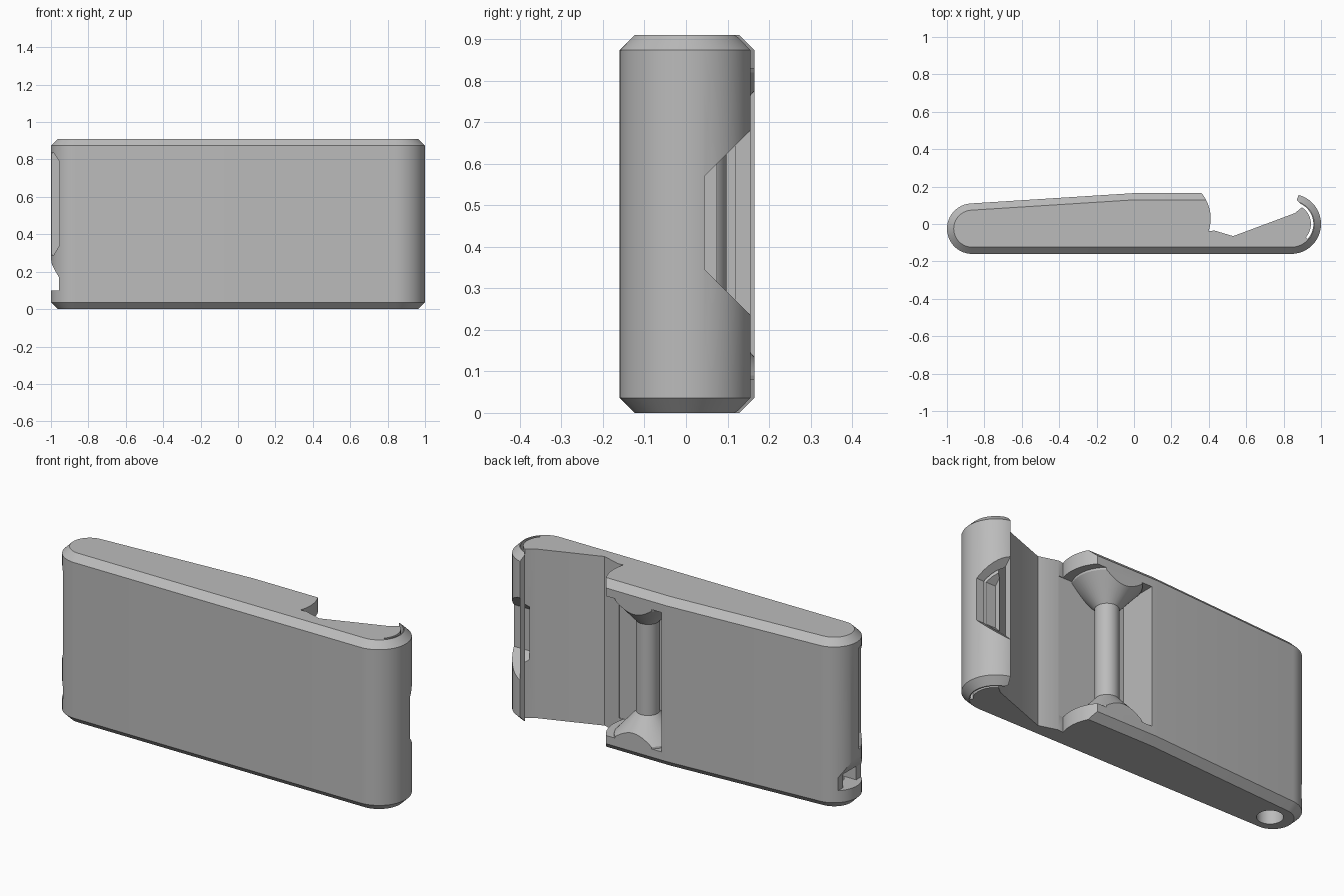
import bpy, bmesh, math

cube = bpy.data.objects.get("Cube")
if cube:
    bpy.data.objects.remove(cube, do_unlink=True)

HEIGHT, CHAMFER = 0.91, 0.036

grey = bpy.data.materials.new("plain_grey")
grey.use_nodes = True
colour = (0.5, 0.5, 0.5, 1)
grey.diffuse_color = colour
grey.node_tree.nodes["Principled BSDF"].inputs["Base Color"].default_value = colour


def arc(cx, cy, r, start, end, steps=24):
    angles = [math.radians(start + (end - start) * i / steps) for i in range(steps + 1)]
    return [(cx + r * math.cos(a), cy + r * math.sin(a)) for a in angles]


def loft(name, rings):
    """Closed solid through rings that have equal point counts."""
    bm = bmesh.new()
    loops = [[bm.verts.new(p) for p in ring] for ring in rings]
    n = len(loops[0])
    for low, high in zip(loops, loops[1:]):
        for i in range(n):
            j = (i + 1) % n
            bm.faces.new((low[i], low[j], high[j], high[i]))
    bm.faces.new(loops[0][::-1])
    bm.faces.new(loops[-1])
    bmesh.ops.recalc_face_normals(bm, faces=bm.faces[:])
    mesh = bpy.data.meshes.new(name)
    bm.to_mesh(mesh)
    bm.free()
    mesh.materials.append(grey)
    obj = bpy.data.objects.new(name, mesh)
    bpy.context.collection.objects.link(obj)
    return obj


def prism_z(name, outline, z0, z1):
    return loft(name, [[(x, y, z) for x, y in outline] for z in (z0, z1)])


def prism_y(name, outline, y0, y1):
    return loft(name, [[(x, y, z) for x, z in outline] for y in (y0, y1)])


def prism_x(name, outline, x0, x1):
    return loft(name, [[(x, y, z) for y, z in outline] for x in (x0, x1)])


def rect(x0, x1, y0, y1):
    return [(x0, y0), (x1, y0), (x1, y1), (x0, y1)]


def cut(target, cutter):
    """Subtract the cutter from the target and discard it."""
    cutter.hide_render = True
    mod = target.modifiers.new("cut", "BOOLEAN")
    mod.operation = "DIFFERENCE"
    mod.solver = "EXACT"
    mod.object = cutter
    bpy.context.view_layer.objects.active = target
    bpy.ops.object.modifier_apply(modifier=mod.name)
    bpy.data.objects.remove(cutter, do_unlink=True)


# Outer shell: tapered rounded outline with chamfered ends
def shell_outline(d):
    return (arc(0.84, 0, 0.16 - d, -90, 90)
            + [(0.36, 0.165 - d), (0, 0.165 - d)]
            + arc(-0.865, -0.025, 0.135 - d, 94, 270))


levels = [(CHAMFER, 0), (0, CHAMFER), (0, HEIGHT - CHAMFER), (CHAMFER, HEIGHT)]
body = loft("case_body", [[(x, y, z) for x, y in shell_outline(d)] for d, z in levels])

# Valley and the thin slit that frees the spring hook
valley = (arc(0.2, 0.03, 0.21, 68, -19)
          + [(0.43, -0.035), (0.53, -0.065), (0.86, 0.058)]
          + arc(0.84, 0, 0.106, 57, -42)
          + arc(0.84, 0, 0.119, -42, 66)
          + [(0.87, 0.128), (0.88, 0.155), (0.88, 0.25)])
cut(body, prism_z("valley_cutter", valley, -0.1, 1))

# Roller pocket with a waisted spindle left standing inside
pocket = prism_z("pocket_cutter", rect(0.03, 0.425, -0.04, 0.3), 0.08, 0.83)
spindle_profile = [(0.17, 0.05), (0.165, 0.09), (0.058, 0.21)]
spindle_profile += [(r, HEIGHT - z) for r, z in reversed(spindle_profile)]
spindle = loft("spindle", [[(x, y, z) for x, y in arc(0.198, 0.04, r, 0, 352.5, 47)]
                           for r, z in spindle_profile])
cut(pocket, spindle)
cut(body, pocket)

# Sloped notch in the hook
notch = [(0.3, 0.09), (0.045, 0.345), (0.045, 0.57), (0.3, 0.825)]
cut(body, prism_x("hook_notch_cutter", notch, 0.88, 1.1))

# Shallow finger recess on the rounded end
recess = [(-1.05, 0.28), (-0.985, 0.29), (-0.955, 0.34),
          (-0.955, 0.79), (-0.985, 0.835), (-1.05, 0.84)]
cut(body, prism_y("recess_cutter", recess, -0.2, -0.045))

# Cord hole in the base with its side exit
exit_cut = [(-1.1, 0.1), (-0.957, 0.1), (-0.957, 0.17), (-0.975, 0.2),
            (-0.995, 0.24), (-1, 0.27), (-1.1, 0.27)]
cut(body, prism_y("cord_exit_cutter", exit_cut, -0.3, 0.3))
cut(body, prism_z("cord_hole_cutter", arc(-0.847, -0.025, 0.063, 0, 348.75, 31), -0.1, 0.18))
cut(body, prism_z("cord_slot_cutter", rect(-1.1, -0.85, -0.08, 0.03), 0.1, 0.175))

bpy.ops.object.select_all(action="DESELECT")
body.select_set(True)
bpy.context.view_layer.objects.active = body
bpy.ops.object.shade_smooth_by_angle(angle=math.radians(25))
